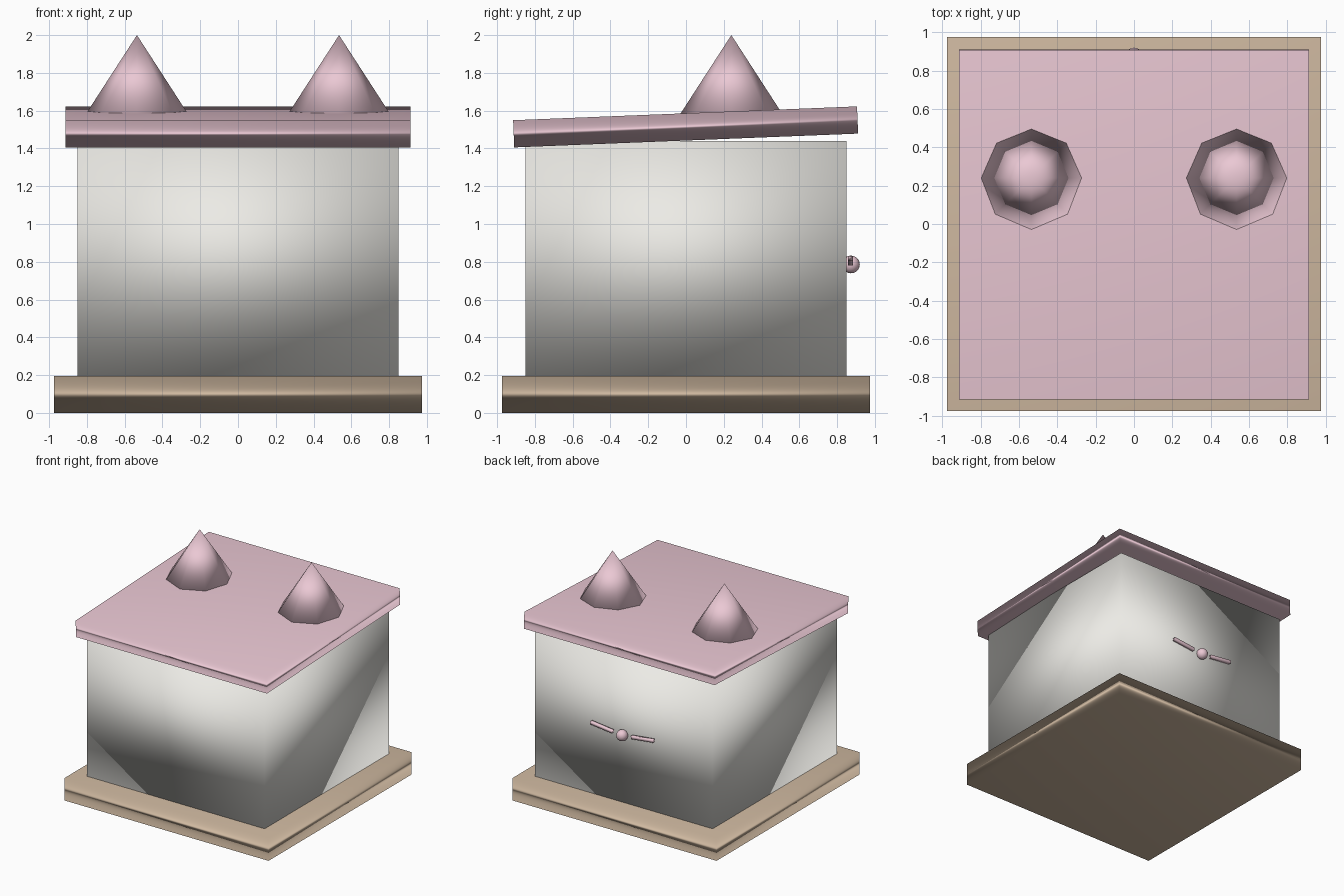
import bpy
from math import radians

if "Cube" in bpy.data.objects:
    bpy.data.objects.remove(bpy.data.objects["Cube"])


def material(name, rgb):
    m = bpy.data.materials.new(name)
    m.diffuse_color = (*rgb, 1)
    m.use_nodes = True
    m.node_tree.nodes["Principled BSDF"].inputs["Base Color"].default_value = m.diffuse_color
    return m


pink = material("pink", (0.83, 0.58, 0.66))
cream = material("cream", (0.84, 0.83, 0.79))
tan = material("tan", (0.62, 0.48, 0.35))


def finish(name, mat):
    ob = bpy.context.object
    ob.name = name
    ob.data.materials.append(mat)
    bpy.ops.object.shade_smooth()
    return ob


def box(name, loc, size, mat, rot=(0, 0, 0)):
    bpy.ops.mesh.primitive_cube_add(size=1, location=loc, rotation=rot)
    bpy.context.object.scale = size
    return finish(name, mat)


# Base slab, body and tilted lid
box("base", (0, 0, 0.098), (1.95, 1.95, 0.196), tan)
box("body", (0, 0, 0.818), (1.70, 1.70, 1.244), cream)
box("lid", (0, -0.002, 1.514), (1.826, 1.822, 0.144), pink, (radians(2.3), 0, 0))

# Nose on the back wall
bpy.ops.mesh.primitive_uv_sphere_add(segments=16, ring_count=10, radius=0.047,
                                     location=(0, 0.873, 0.786))
finish("nose", pink)

# Mirrored ears and whiskers
for side, s in (("left", -1), ("right", 1)):
    bpy.ops.mesh.primitive_cone_add(vertices=8, radius1=0.272, depth=0.42,
                                    location=(s * 0.535, 0.24, 1.79))
    finish(side + "_ear", pink)
    box(side + "_whisker", (s * 0.195, 0.87, 0.806), (0.21, 0.026, 0.026), pink,
        (0, radians(-6.5 * s), 0))
